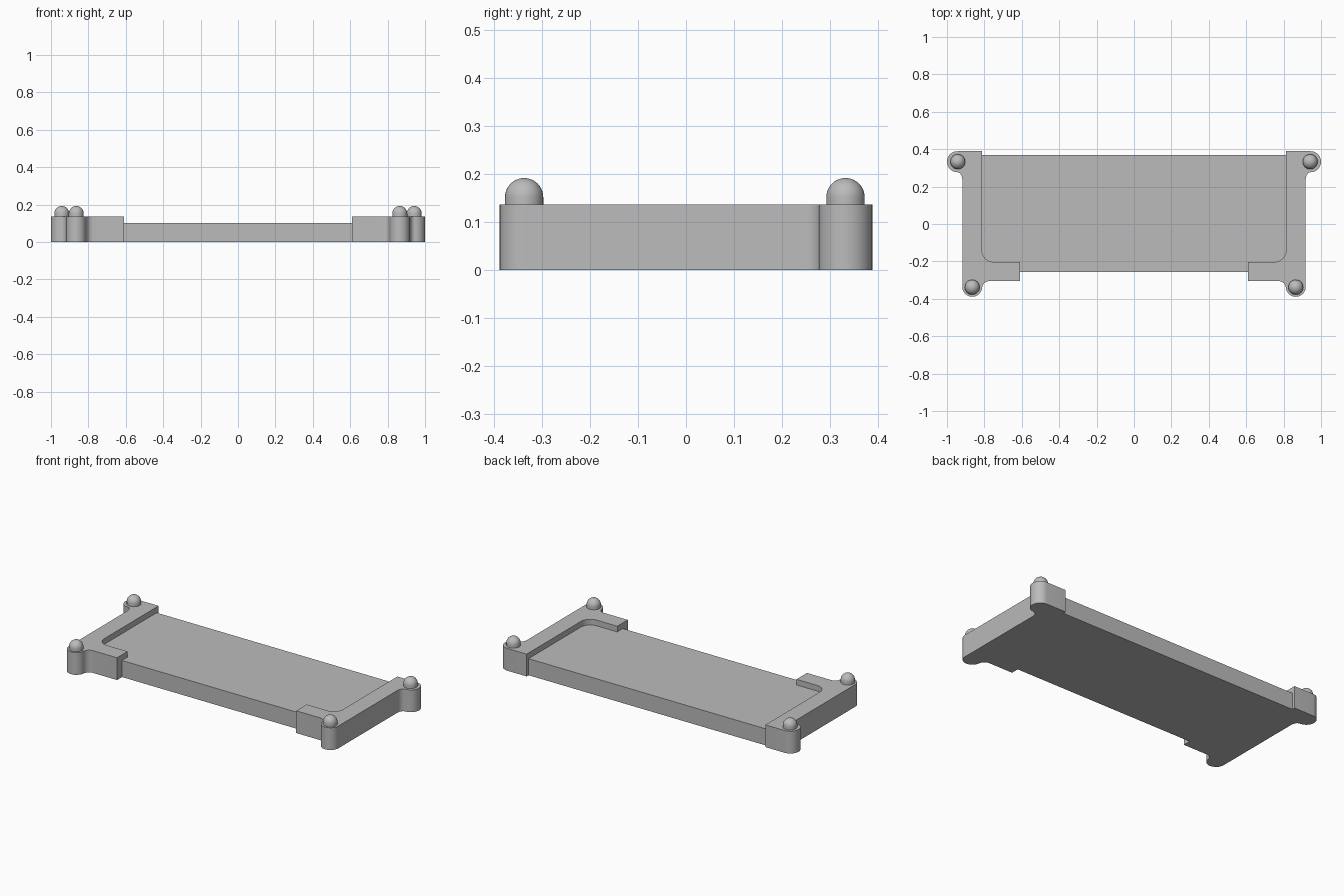
import bpy, bmesh
from math import sin, cos, pi, radians

if "Cube" in bpy.data.objects:
    bpy.data.objects.remove(bpy.data.objects["Cube"], do_unlink=True)

GREY = (0.5, 0.5, 0.5, 1)
grey = bpy.data.materials.new("plain_grey")
grey.use_nodes = True
grey.diffuse_color = GREY
grey.node_tree.nodes["Principled BSDF"].inputs["Base Color"].default_value = GREY

BRACKET_TOP, PLATE_TOP = 0.137, 0.102


def finish(name, bm):
    bmesh.ops.recalc_face_normals(bm, faces=bm.faces)
    mesh = bpy.data.meshes.new(name)
    bm.to_mesh(mesh)
    bm.free()
    mesh.materials.append(grey)
    obj = bpy.data.objects.new(name, mesh)
    bpy.context.collection.objects.link(obj)
    bpy.ops.object.select_all(action='DESELECT')
    obj.select_set(True)
    bpy.context.view_layer.objects.active = obj
    bpy.ops.object.shade_smooth_by_angle(angle=radians(30))
    return obj


def arc(cx, cy, rx, ry, start, end, steps=12):
    angles = [radians(start + (end - start) * i / steps) for i in range(steps + 1)]
    return [(cx + rx * cos(a), cy + ry * sin(a)) for a in angles]


def extrude(name, outline, height):
    bm = bmesh.new()
    base = bm.faces.new([bm.verts.new((x, y, 0)) for x, y in outline])
    side = bmesh.ops.extrude_face_region(bm, geom=[base], use_keep_orig=True)
    top = [v for v in side["geom"] if isinstance(v, bmesh.types.BMVert)]
    bmesh.ops.translate(bm, verts=top, vec=(0, 0, height))
    return finish(name, bm)


def dome(name, x, y, radius=0.04, neck=0.015):
    # short round neck with a half-ball cap, spun about its own axis
    bm = bmesh.new()
    profile = [(radius, BRACKET_TOP)] + arc(0, BRACKET_TOP + neck, radius, radius, 0, 90, 10)
    verts = [bm.verts.new((x + r, y, z)) for r, z in profile]
    edges = [bm.edges.new(pair) for pair in zip(verts, verts[1:])]
    bmesh.ops.spin(bm, geom=verts + edges, cent=(x, y, 0), axis=(0, 0, 1),
                   angle=2 * pi, steps=32)
    bmesh.ops.remove_doubles(bm, verts=bm.verts, dist=0.0005)
    return finish(name, bm)


# Inner rim shared by the plate and the brackets, from back to front
inner_rim = arc(0.75, -0.14, 0.063, 0.063, 0, -90) + [(0.61, -0.203)]

# L-shaped bracket outline: front arm, front post, side, back post
bracket = ([(0.813, 0.389)] + inner_rim + [(0.61, -0.305)]
           + arc(0.772, -0.343, 0.04, 0.038, 90, 0, 8)
           + arc(0.865, -0.336, 0.053, 0.053, 180, 360, 20)
           + arc(0.945, 0.237, 0.027, 0.04, 180, 90, 8)
           + arc(0.944, 0.333, 0.056, 0.056, -90, 90, 20))

# Sunken plate fitted between the brackets
half = [(0.813, 0.37)] + inner_rim + [(0.61, -0.257)]
extrude("plate", half + [(-x, y) for x, y in reversed(half)], PLATE_TOP)

# Brackets and their domed pegs on both sides
for label, s in (("left", 1), ("right", -1)):
    extrude(label + "_bracket", [(s * x, y) for x, y in bracket], BRACKET_TOP)
    dome(label + "_front_peg", s * 0.865, -0.338)
    dome(label + "_back_peg", s * 0.942, 0.333)
